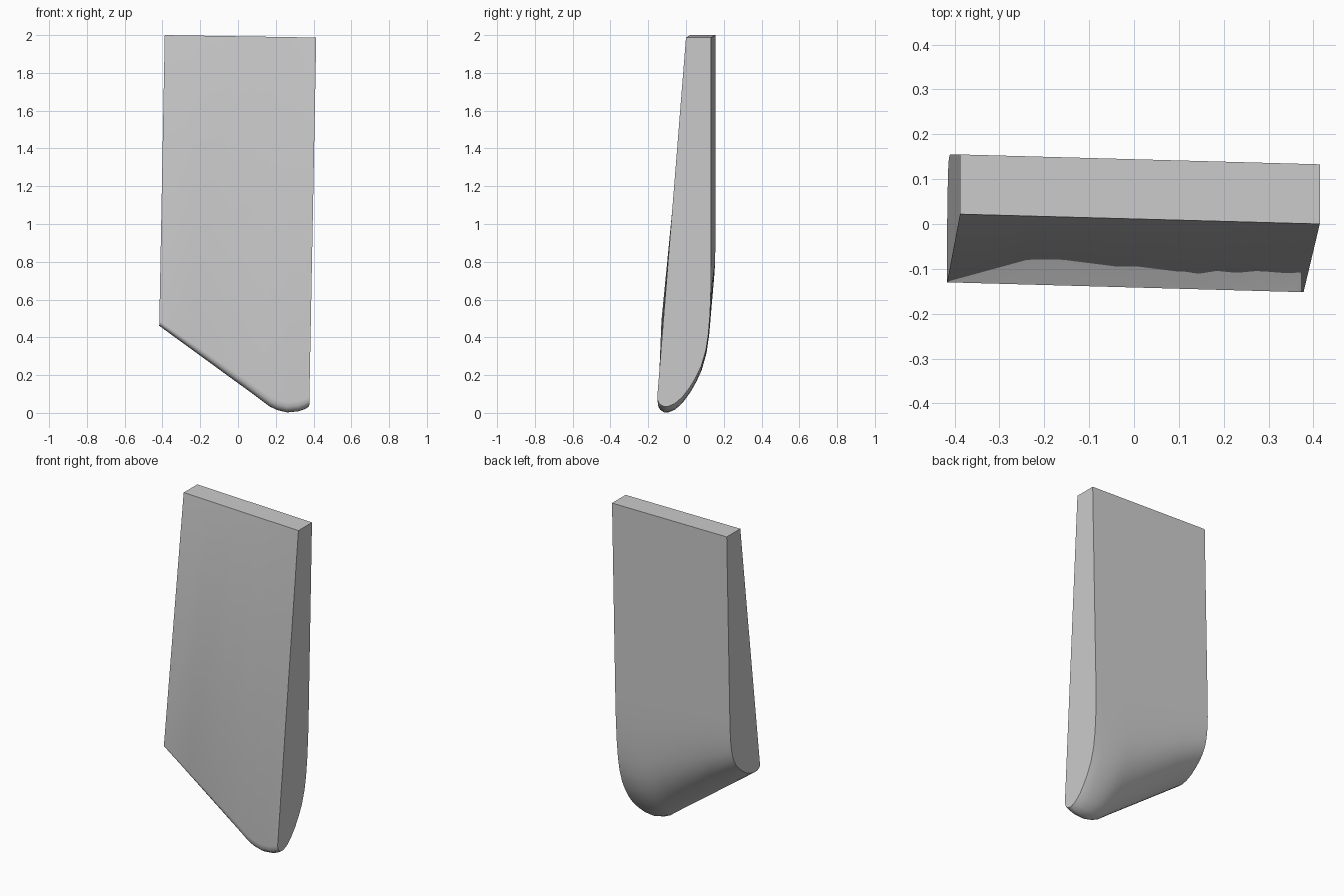
import bpy, bmesh, math

if "Cube" in bpy.data.objects:
    bpy.data.objects.remove(bpy.data.objects["Cube"])

mat = bpy.data.materials.new("plain_grey")
mat.use_nodes = True
colour = (0.6, 0.6, 0.6, 1)
mat.diffuse_color = colour
mat.node_tree.nodes["Principled BSDF"].inputs["Base Color"].default_value = colour

# lower edge of the blade: x, height
LOWER = [(-0.417, 0.46), (-0.25, 0.338), (-0.05, 0.192), (0.09, 0.09), (0.13, 0.06),
         (0.17, 0.03), (0.21, 0.012), (0.26, 0.0), (0.32, 0.006), (0.355, 0.018), (0.377, 0.032)]
# side profile of the rounded tip: y, fraction of the tip height, back to front
TIP = [(0.133, 1), (0.132, 0.83), (0.127, 0.64), (0.118, 0.5), (0.105, 0.39), (0.08, 0.28),
       (0.05, 0.2), (0.02, 0.135), (-0.02, 0.067), (-0.06, 0.022), (-0.095, 0.003),
       (-0.12, 0.004), (-0.14, 0.02), (-0.149, 0.04), (-0.152, 0.07)]
LEAN = 0.019


def section(x, low):
    """One cross-section loop of the blade, from back top round to front top."""
    t = (x - LOWER[0][0]) / (LOWER[-1][0] - LOWER[0][0])
    u = x - LEAN * (low - 2)
    shift = 0.022 * (1 - t)
    top = 2 - 0.013 * t
    start = 0.86 - 0.06 * t
    pts = [(0.133, top)]
    pts += [(y, low + (start - low) * f) for y, f in TIP]
    pts += [(0.0, top)]
    return [(u + LEAN * (z - 2), y + shift, z) for y, z in pts]


# blade lofted through the sections, closed by flat ends
bm = bmesh.new()
loops = [[bm.verts.new(p) for p in section(x, low)] for x, low in LOWER]
for a, b in zip(loops, loops[1:]):
    for i in range(len(a)):
        j = (i + 1) % len(a)
        bm.faces.new((a[i], a[j], b[j], b[i]))
bm.faces.new(loops[0])
bm.faces.new(loops[-1])
bmesh.ops.recalc_face_normals(bm, faces=bm.faces)
mesh = bpy.data.meshes.new("blade")
bm.to_mesh(mesh)
bm.free()
mesh.materials.append(mat)
blade = bpy.data.objects.new("blade", mesh)
bpy.context.collection.objects.link(blade)
bpy.context.view_layer.objects.active = blade
blade.select_set(True)
bpy.ops.object.shade_smooth_by_angle(angle=math.radians(40))
